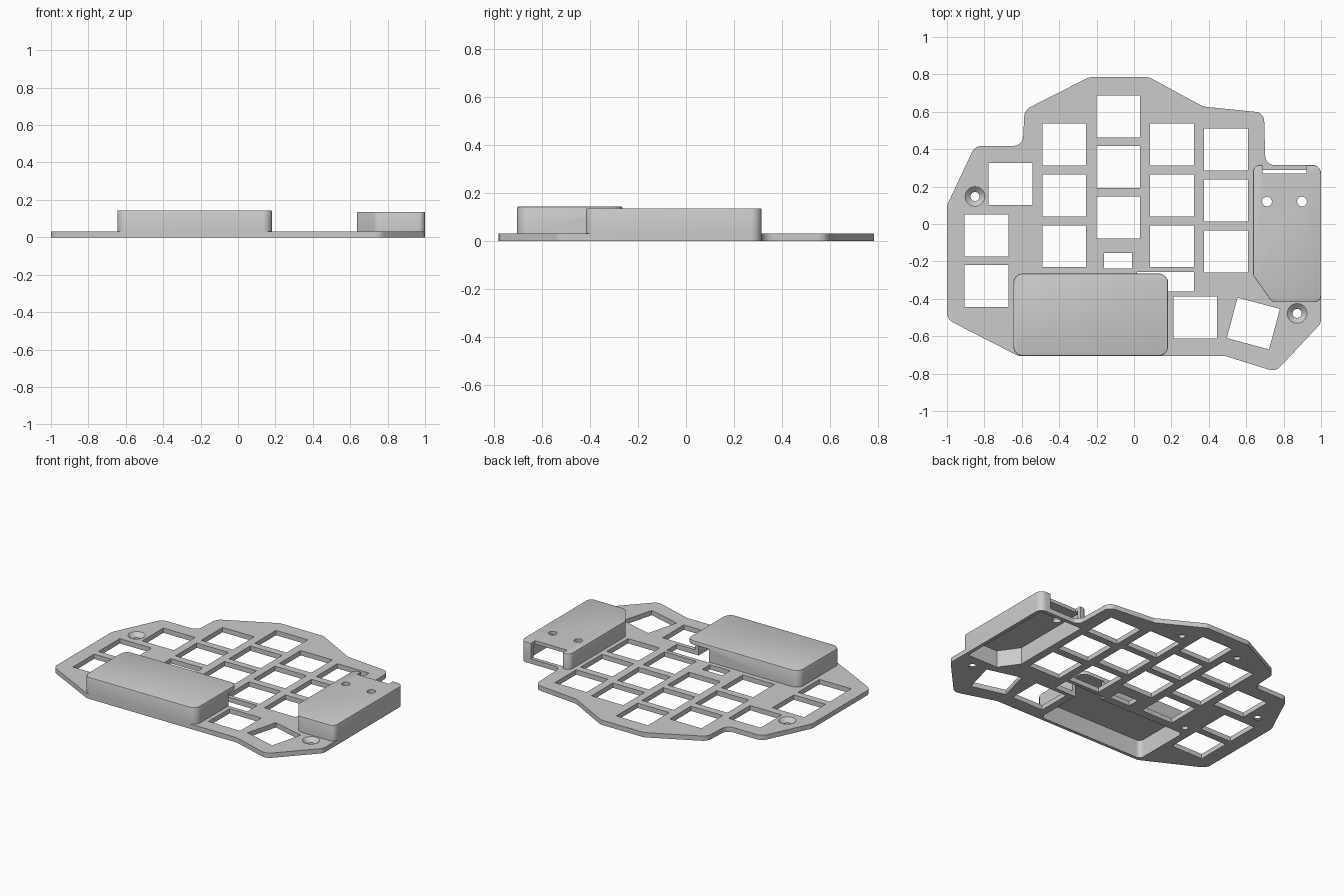
import bpy, bmesh, math
from mathutils import Vector

if "Cube" in bpy.data.objects:
    bpy.data.objects.remove(bpy.data.objects["Cube"])

PLATE_TOP = 0.032
grey = bpy.data.materials.new("light_grey")
grey.diffuse_color = (0.6, 0.6, 0.6, 1)
grey.use_nodes = True
grey.node_tree.nodes["Principled BSDF"].inputs["Base Color"].default_value = grey.diffuse_color


def rounded(points, seg=8):
    """Outline with a fillet radius at each (x, y, r) corner."""
    out = []
    for i, (x, y, r) in enumerate(points):
        p = Vector((x, y))
        a = (Vector(points[i - 1][:2]) - p).normalized()
        b = (Vector(points[(i + 1) % len(points)][:2]) - p).normalized()
        if r == 0:
            out.append(p)
            continue
        half = a.angle(b) / 2
        centre = p + (a + b).normalized() * (r / math.sin(half))
        t = r / math.tan(half)
        start, end = p + a * t - centre, p + b * t - centre
        sweep = math.pi - 2 * half
        if start.x * end.y - start.y * end.x < 0:
            sweep = -sweep
        ang = math.atan2(start.y, start.x)
        for k in range(seg + 1):
            w = ang + sweep * k / seg
            out.append(centre + Vector((math.cos(w), math.sin(w))) * r)
    return out


def finish(name, bm):
    bmesh.ops.recalc_face_normals(bm, faces=bm.faces[:])
    mesh = bpy.data.meshes.new(name)
    bm.to_mesh(mesh)
    bm.free()
    mesh.materials.append(grey)
    ob = bpy.data.objects.new(name, mesh)
    bpy.context.collection.objects.link(ob)
    return ob


def prism(name, outline, z0, z1, bevel=0):
    bm = bmesh.new()
    face = bm.faces.new([bm.verts.new((p[0], p[1], z0)) for p in outline])
    top = bmesh.ops.extrude_face_region(bm, geom=[face])["geom"]
    bmesh.ops.translate(bm, vec=(0, 0, z1 - z0),
                        verts=[g for g in top if isinstance(g, bmesh.types.BMVert)])
    if bevel:
        rim = [e for e in bm.edges if all(abs(v.co.z - z1) < 1e-5 for v in e.verts)]
        bmesh.ops.bevel(bm, geom=rim, offset=bevel, segments=2, profile=0.5, affect='EDGES')
    return finish(name, bm)


def rect(cx, cy, w, h, deg=0):
    c, s = math.cos(math.radians(deg)), math.sin(math.radians(deg))
    return [(cx + c * x * w / 2 - s * y * h / 2, cy + s * x * w / 2 + c * y * h / 2)
            for x, y in ((-1, -1), (1, -1), (1, 1), (-1, 1))]


def cone(cx, cy, r0, r1, z0, z1):
    bm = bmesh.new()
    bmesh.ops.create_cone(bm, cap_ends=True, segments=32, radius1=r0, radius2=r1, depth=z1 - z0)
    bmesh.ops.translate(bm, vec=(cx, cy, (z0 + z1) / 2), verts=bm.verts[:])
    return finish("cutter", bm)


def cut(ob, cutters):
    bpy.context.view_layer.objects.active = ob
    for c in cutters:
        c.hide_render = True
        m = ob.modifiers.new("cut", 'BOOLEAN')
        m.operation, m.solver, m.object = 'DIFFERENCE', 'EXACT', c
        bpy.ops.object.modifier_apply(modifier=m.name)


# Base plate
plate = prism("switch_plate", rounded([
    (-0.24, 0.785, 0.06), (-0.585, 0.61, 0.06), (-0.595, 0.418, 0.05), (-0.85, 0.418, 0.06),
    (-1, 0.10, 0.06), (-1, -0.51, 0.06), (-0.62, -0.705, 0.06), (0.485, -0.705, 0.06),
    (0.757, -0.79, 0.06), (1, -0.53, 0.06), (1, 0.315, 0.045), (0.703, 0.315, 0.05),
    (0.695, 0.595, 0.05), (0.37, 0.628, 0.06), (0.08, 0.785, 0.06)]), 0, PLATE_TOP)

# Hollow covers
front_cover = prism("front_cover", rounded([
    (-0.645, -0.705, 0.05), (0.182, -0.705, 0.05), (0.182, -0.265, 0.05),
    (-0.645, -0.265, 0.05)]), PLATE_TOP, 0.144, 0.007)
side_cover = prism("controller_cover", rounded([
    (0.637, 0.315, 0.035), (0.637, -0.275, 0.04), (0.738, -0.417, 0.04),
    (1, -0.417, 0.035), (1, 0.315, 0.045)]), PLATE_TOP, 0.136, 0.004)

front_room = prism("cutter", rounded([
    (-0.622, -0.684, 0.03), (0.16, -0.684, 0.03), (0.16, -0.288, 0.03),
    (-0.622, -0.288, 0.03)]), -0.1, 0.12)
side_room = prism("cutter", [
    (0.662, 0.29), (0.662, -0.268), (0.751, -0.393), (0.976, -0.393), (0.976, 0.29)], -0.1, 0.113)
corner_gap = prism("cutter", rect(0.168, -0.309, 0.306, 0.104), -0.12, 0.117)
port = prism("cutter", rect(0.805, 0.32, 0.235, 0.1), PLATE_TOP - 0.0005, 0.3)
led_holes = [cone(x, 0.12, 0.026, 0.026, 0.05, 0.3) for x in (0.711, 0.898)]

# Switch openings by column: x centre, then y centres
columns = [(-0.789, (-0.062, -0.332)), (-0.66, (0.213,)), (-0.373, (0.425, 0.153, -0.119)),
           (-0.084, (0.575, 0.304, 0.035)), (0.203, (0.425, 0.153, -0.119)),
           (0.492, (0.398, 0.126, -0.147)), (0.327, (-0.5,))]
openings = [prism("cutter", rect(x, y, 0.234, 0.224), -0.1, 0.1) for x, ys in columns for y in ys]
openings.append(prism("cutter", rect(0.638, -0.532, 0.234, 0.224, -15), -0.1, 0.1))
openings.append(prism("cutter", rect(-0.085, -0.196, 0.15, 0.082), -0.1, 0.1))

# Countersunk screw holes and blind holes on the underside
screws = []
for x, y in ((-0.85, 0.147), (0.872, -0.478)):
    screws += [cone(x, y, 0.024, 0.024, -0.1, 0.1), cone(x, y, 0.022, 0.055, 0.004, 0.034)]
for x, y in ((-0.29, 0.62), (0.134, 0.61), (-0.59, -0.225)):
    screws.append(cone(x, y, 0.02, 0.02, -0.1, 0.02))

cut(plate, [front_room, side_room, corner_gap] + openings + screws)
cut(front_cover, [front_room, corner_gap])
cut(side_cover, [side_room, port] + led_holes)

# Remove the cutters and smooth the rounded corners
for ob in list(bpy.data.objects):
    if ob.name.startswith("cutter"):
        bpy.data.objects.remove(ob)
for ob in (plate, front_cover, side_cover):
    bpy.ops.object.select_all(action='DESELECT')
    ob.select_set(True)
    bpy.context.view_layer.objects.active = ob
    bpy.ops.object.shade_smooth_by_angle(angle=math.radians(30))
